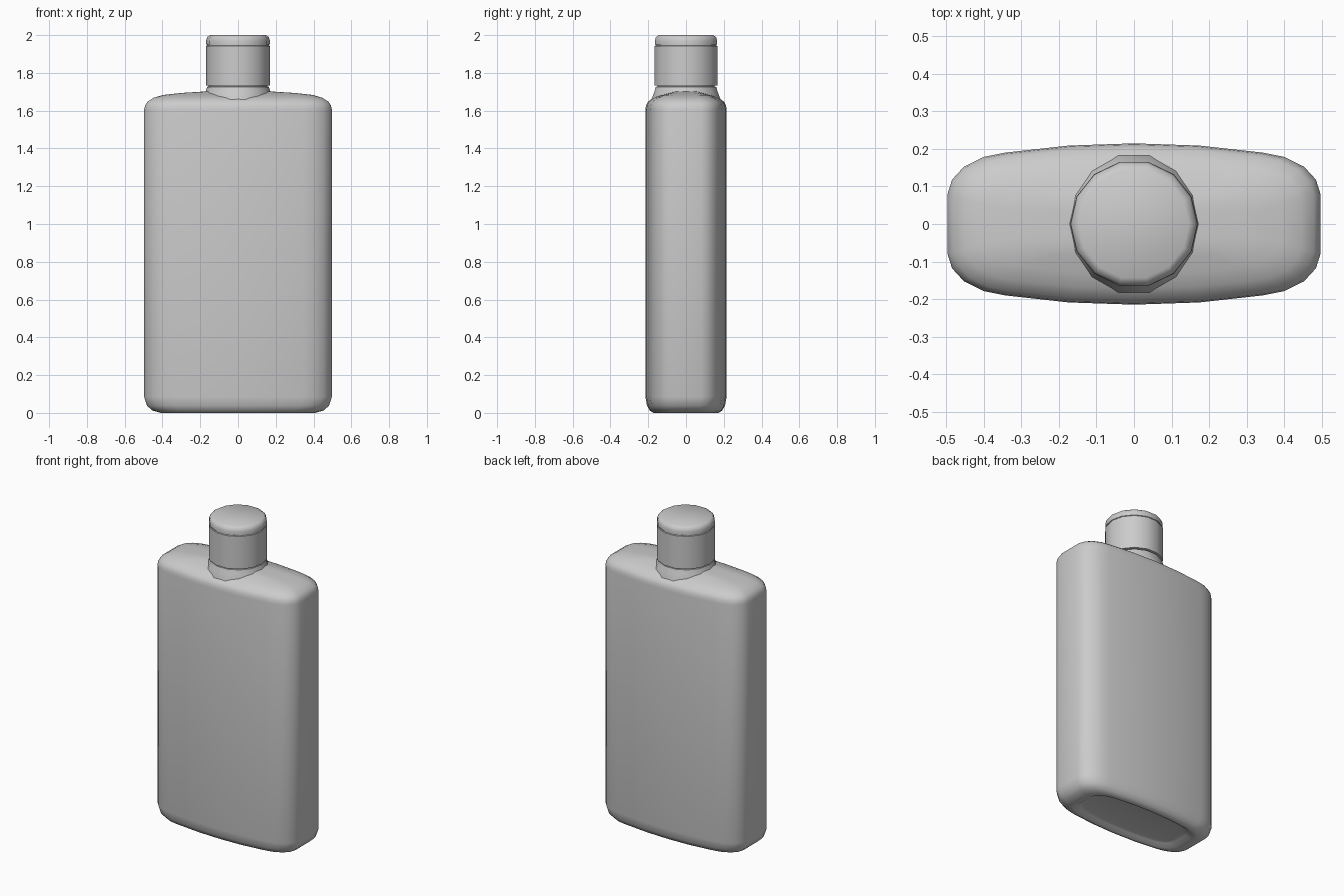
import bpy
import bmesh
from math import cos, sin, tau, radians

if "Cube" in bpy.data.objects:
    bpy.data.objects.remove(bpy.data.objects["Cube"])


def loft(name, rings, cap_start=True, cap_end=True, angle=40):
    """Skin a stack of equal-length vertex rings into one smooth object."""
    bm = bmesh.new()
    loops = [[bm.verts.new(p) for p in ring] for ring in rings]
    n = len(loops[0])
    for a, b in zip(loops, loops[1:]):
        for i in range(n):
            j = (i + 1) % n
            bm.faces.new((a[i], a[j], b[j], b[i]))
    if cap_start:
        bm.faces.new(loops[0][::-1])
    if cap_end:
        bm.faces.new(loops[-1])
    bmesh.ops.recalc_face_normals(bm, faces=bm.faces)
    mesh = bpy.data.meshes.new(name)
    bm.to_mesh(mesh)
    bm.free()
    obj = bpy.data.objects.new(name, mesh)
    bpy.context.collection.objects.link(obj)
    bpy.ops.object.select_all(action='DESELECT')
    obj.select_set(True)
    bpy.context.view_layer.objects.active = obj
    bpy.ops.object.shade_smooth_by_angle(angle=radians(angle))
    return obj


def lathe(name, profile, sides=14):
    return loft(name, [[(r * cos(tau * i / sides), r * sin(tau * i / sides), z)
                        for i in range(sides)] for r, z in profile])


# Body: bowed rectangular outline, mirrored from one quarter
quarter = [(0.497, 0.08), (0.485, 0.118), (0.453, 0.153), (0.40, 0.179),
           (0.345, 0.19), (0.175, 0.209)]
half = quarter + [(0, 0.215)] + [(-x, y) for x, y in reversed(quarter)]
outline = half + [(-x, -y) for x, y in half]

# Body levels: x scale, y scale, height (recessed base up to the shoulder)
levels = [(0.64, 0.56, 0.022), (0.70, 0.64, 0.018), (0.76, 0.72, 0.0),
          (0.82, 0.80, 0.0), (0.91, 0.89, 0.012), (0.97, 0.96, 0.038),
          (1, 1, 0.085), (1, 1, 1.605), (0.99, 0.985, 1.628),
          (0.965, 0.94, 1.647), (0.90, 0.80, 1.668), (0.80, 0.62, 1.683),
          (0.60, 0.42, 1.694), (0.34, 0.30, 1.702)]
loft("bottle_body", [[(x * sx, y * sy, z) for x, y in outline]
                     for sx, sy, z in levels], angle=50)

# Flared neck sunk into the shoulder
lathe("neck", [(0.195, 1.615), (0.195, 1.64), (0.172, 1.70),
               (0.164, 1.726), (0.155, 1.728), (0.155, 1.75)])

# Screw cap with a thin groove below its rounded top
lathe("cap", [(0.155, 1.732), (0.170, 1.734), (0.170, 1.942), (0.165, 1.944),
              (0.165, 1.949), (0.169, 1.951), (0.169, 1.972),
              (0.163, 1.990), (0.147, 2.0)])
